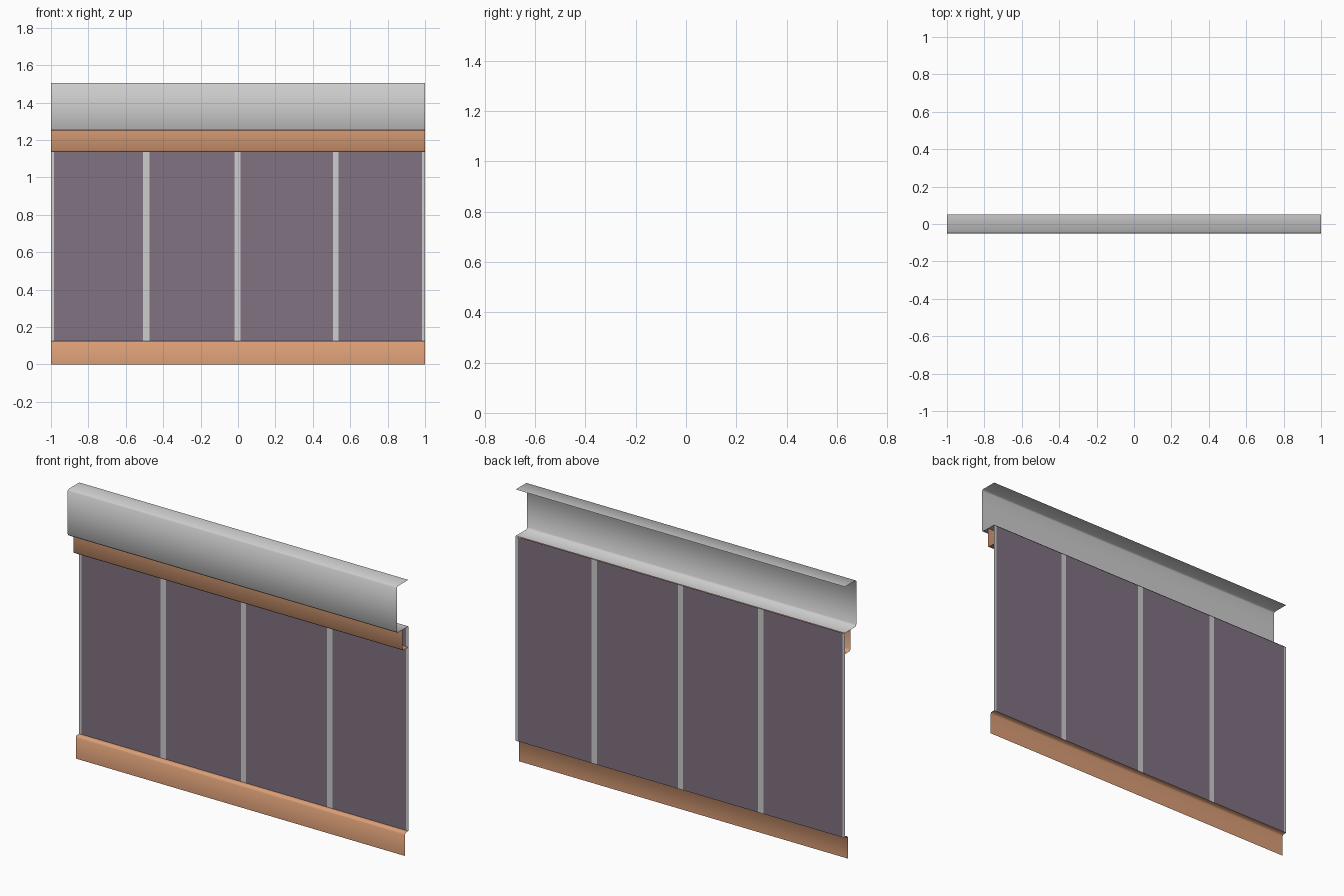
import bpy

if "Cube" in bpy.data.objects:
    bpy.data.objects.remove(bpy.data.objects["Cube"])


def make_material(name, rgb):
    m = bpy.data.materials.new(name)
    m.diffuse_color = (*rgb, 1.0)
    m.use_nodes = True
    m.node_tree.nodes["Principled BSDF"].inputs["Base Color"].default_value = m.diffuse_color
    return m


GREY = make_material("light_grey", (0.61, 0.61, 0.61))
PURPLE = make_material("dusty_purple", (0.215, 0.168, 0.22))
COPPER = make_material("warm_wood", (0.70, 0.34, 0.18))


def sheet(name, xs, profile, materials, pick=lambda i: 0):
    """Open sheet: (y, z) profile, listed bottom to top, swept along the x cuts."""
    n = len(profile)
    verts = [(x, y, z) for x in xs for y, z in profile]
    faces, mats = [], []
    for i in range(len(xs) - 1):
        for j in range(n - 1):
            a, b = i * n + j, (i + 1) * n + j
            faces.append((a, b, b + 1, a + 1))
            mats.append(pick(i))
    me = bpy.data.meshes.new(name)
    me.from_pydata(verts, [], faces)
    for m in materials:
        me.materials.append(m)
    for p, k in zip(me.polygons, mats):
        p.material_index = k
        p.use_smooth = True
    me.update()
    ob = bpy.data.objects.new(name, me)
    bpy.context.collection.objects.link(ob)
    return ob


ENDS = (-1.0, 1.0)

# Skirting board: front face with a softened top ledge back to the wall
sheet("skirting_board", ENDS,
      [(0.02, 0.0), (0.02, 0.115), (0.027, 0.125), (0.05, 0.125)], [COPPER])

# Wall panels: alternating grey seams and purple panels
cuts = (-1.0, -0.985, -0.507, -0.474, -0.018, 0.013, 0.507, 0.538, 0.985, 1.0)
sheet("wall_panels", cuts, [(0.05, 0.125), (0.05, 1.248)], [GREY, PURPLE],
      lambda i: i % 2)

# Upper rail: underside and front face
sheet("upper_rail", ENDS,
      [(0.05, 1.135), (0.006, 1.135), (0.0, 1.143), (0.0, 1.25)], [COPPER])

# Cornice: lower ledge, tall front and top return
sheet("cornice", ENDS,
      [(0.05, 1.25), (-0.043, 1.25), (-0.05, 1.26), (-0.05, 1.498),
       (-0.043, 1.505), (0.05, 1.505)], [GREY])
